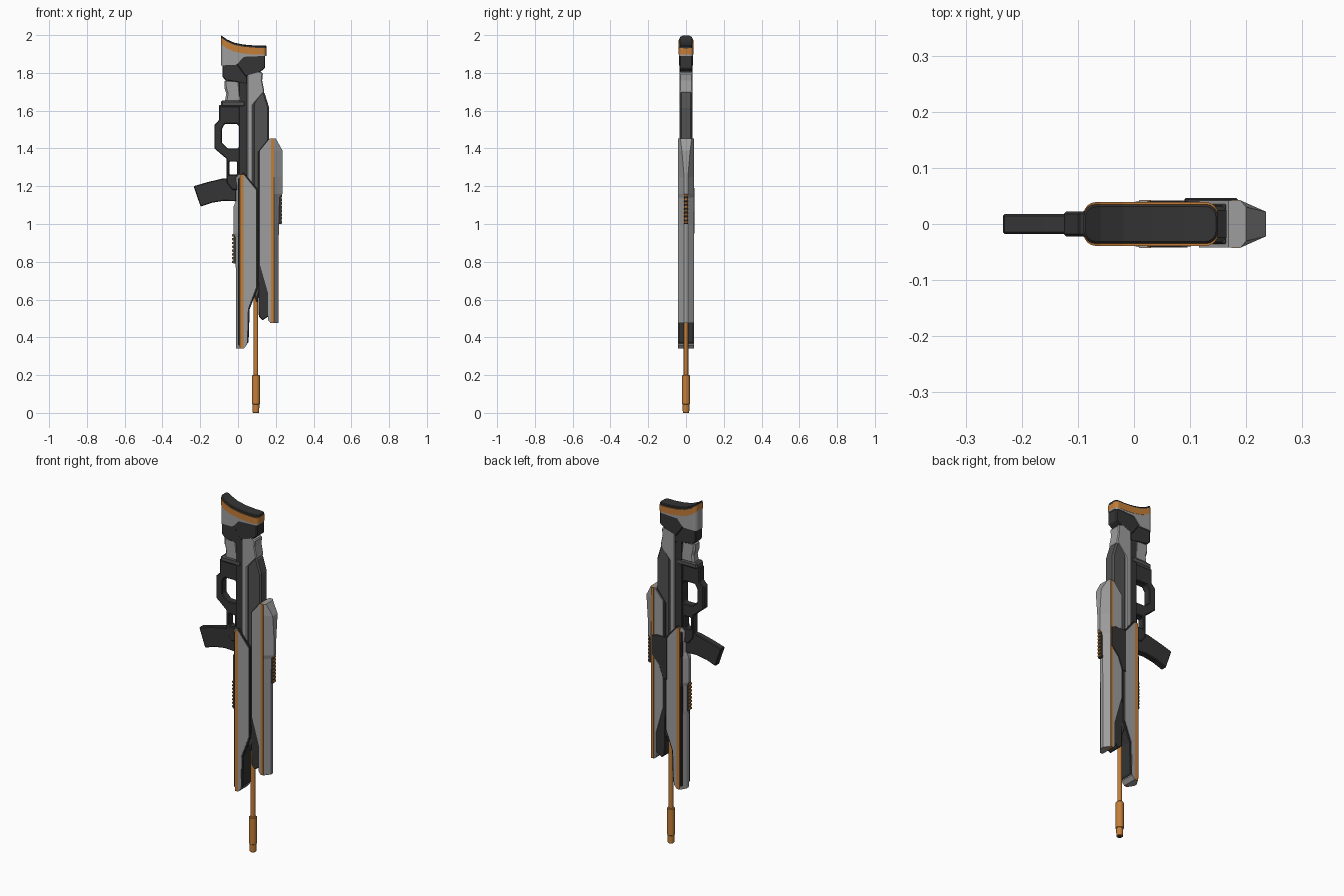
import bpy, bmesh
from mathutils import Matrix

if "Cube" in bpy.data.objects:
    bpy.data.objects.remove(bpy.data.objects["Cube"], do_unlink=True)


def material(name, r, g, b):
    m = bpy.data.materials.new(name)
    m.use_nodes = True
    m.diffuse_color = (r, g, b, 1)
    bsdf = m.node_tree.nodes["Principled BSDF"]
    bsdf.inputs["Base Color"].default_value = (r, g, b, 1)
    bsdf.inputs["Roughness"].default_value = 0.6
    return m


LIGHT = material("light_grey", .34, .34, .34)
MID = material("mid_grey", .085, .085, .085)
DARK = material("dark_grey", .035, .035, .035)
ORANGE = material("orange", .55, .21, .04)


def finish(name, bm, mat, bevel=0):
    bmesh.ops.recalc_face_normals(bm, faces=bm.faces)
    mesh = bpy.data.meshes.new(name)
    bm.to_mesh(mesh)
    bm.free()
    mesh.materials.append(mat)
    ob = bpy.data.objects.new(name, mesh)
    bpy.context.collection.objects.link(ob)
    if bevel:
        mod = ob.modifiers.new("Bevel", "BEVEL")
        mod.width = bevel
        mod.limit_method = "ANGLE"
        mod.angle_limit = 0.5
    return ob


def plate(name, outline, half, mat, bevel=.004, holes=(), round_ends=0):
    """Extrude an x-z outline to y = -half..half, optionally with holes."""
    bm = bmesh.new()
    edges = []
    for loop in (outline, *holes):
        vs = [bm.verts.new((x, -half, z)) for x, z in loop]
        if holes:
            edges += [bm.edges.new((a, b)) for a, b in zip(vs, vs[1:] + vs[:1])]
        else:
            bm.faces.new(vs)
    if holes:
        bmesh.ops.triangle_fill(bm, edges=edges, use_beauty=True, normal=(0, -1, 0))
    ext = bmesh.ops.extrude_face_region(bm, geom=bm.faces[:])
    moved = [v for v in ext["geom"] if isinstance(v, bmesh.types.BMVert)]
    bmesh.ops.translate(bm, verts=moved, vec=(0, 2 * half, 0))
    if round_ends:
        xs = [p[0] for p in outline]
        ends = [e for e in bm.edges
                if abs(e.verts[0].co.y - e.verts[1].co.y) < .001
                and any(all(abs(v.co.x - x) < .004 for v in e.verts)
                        for x in (min(xs), max(xs)))]
        bmesh.ops.bevel(bm, geom=ends, offset=round_ends, segments=4,
                        profile=.5, affect="EDGES")
    return finish(name, bm, mat, bevel)


def box(name, x0, x1, z0, z1, half, mat, bevel=0):
    return plate(name, [(x0, z0), (x1, z0), (x1, z1), (x0, z1)], half, mat, bevel)


def fairing(name, rings, shoulder, half, mat):
    """Loft wedge-edged sections: (z, inner x, outer x, half width of outer edge)."""
    bm = bmesh.new()
    loops = []
    for z, inner, outer, nose in rings:
        side = [(inner, half), (shoulder, half), (outer, nose)]
        pts = [(x, -y) for x, y in side] + side[::-1]
        loops.append([bm.verts.new((x, y, z)) for x, y in pts])
    for a, b in zip(loops, loops[1:]):
        for i in range(6):
            j = (i + 1) % 6
            bm.faces.new((a[i], a[j], b[j], b[i]))
    bm.faces.new(loops[0])
    bm.faces.new(loops[-1])
    return finish(name, bm, mat)


def tube(name, x, z0, z1, r0, r1, mat, bevel=0):
    bm = bmesh.new()
    bmesh.ops.create_cone(bm, cap_ends=True, segments=20, radius1=r0, radius2=r1,
                          depth=z1 - z0,
                          matrix=Matrix.Translation((x, 0, (z0 + z1) / 2)))
    ob = finish(name, bm, mat, bevel)
    bpy.context.view_layer.objects.active = ob
    ob.select_set(True)
    bpy.ops.object.shade_smooth_by_angle()
    ob.select_set(False)


# Butt: three stacked layers sharing one curved top line
CURVE = [(-.09, 2), (-.06, 1.978), (-.02, 1.96), (.03, 1.95), (.09, 1.945), (.15, 1.945)]


def layer(top, bottom):
    return [(x, z - top) for x, z in CURVE] + [(x, z - bottom) for x, z in CURVE[::-1]]


plate("butt_pad", layer(0, .02), .035, DARK, .004, round_ends=.022)
plate("butt_band", layer(.012, .048), .039, ORANGE, 0, round_ends=.022)
plate("butt_shell", [(x, z - .045) for x, z in CURVE]
      + [(.15, 1.89), (.03, 1.885), (-.01, 1.84), (-.09, 1.84)],
      .038, LIGHT, 0, round_ends=.022)

# Stock and receiver
plate("stock_cap", [(-.01, 1.85), (.02, 1.89), (.143, 1.895), (.143, 1.825),
                    (.11, 1.8), (.04, 1.78)], .034, DARK)
plate("stock_neck", [(-.083, 1.845), (.05, 1.86), (.05, 1.74), (.0, 1.75),
                     (-.065, 1.76), (-.083, 1.78)], .03, DARK)
box("spine_column", .005, .055, 1.2, 1.87, .029, DARK, .004)
plate("grip", [(-.073, 1.765), (.008, 1.765), (.012, 1.72), (.02, 1.645),
               (-.07, 1.645), (-.062, 1.69), (-.072, 1.72)], .027, LIGHT, .01)
box("grip_flange", -.09, .04, 1.62, 1.655, .031, MID, .008)
plate("receiver_shell", [(.048, 1.8), (.105, 1.812), (.132, 1.8), (.128, 1.76),
                         (.14, 1.7), (.08, 1.63), (.08, 1.1), (.048, 1.1)],
      .034, LIGHT, .005)
plate("receiver_back", [(.08, 1.64), (.125, 1.71), (.142, 1.69), (.165, 1.615),
                        (.165, 1.44), (.12, 1.38), (.12, .66), (.1, .58),
                        (.085, .62), (.08, 1.1)], .032, MID, .008)

# Trigger guard and magazine
plate("trigger_frame",
      [(-.1, 1.63), (.05, 1.63), (.05, 1.18), (-.03, 1.18), (-.06, 1.22), (-.06, 1.345),
       (-.125, 1.4), (-.125, 1.525), (-.1, 1.55)], .022, DARK, .004,
      holes=[[(-.07, 1.53), (-.005, 1.53), (.01, 1.51), (.01, 1.42), (.0, 1.4),
              (-.055, 1.4), (-.085, 1.43), (-.085, 1.505)],
             [(-.045, 1.33), (-.005, 1.33), (-.005, 1.262), (-.045, 1.262)]])
plate("magazine", [(-.01, 1.245), (-.085, 1.24), (-.16, 1.222), (-.235, 1.2),
                   (-.198, 1.092), (-.14, 1.112), (-.075, 1.123), (-.01, 1.12)],
      .018, DARK, .004)

# Dark linings along the inner edges of the fairings
plate("lower_lining", [(.0, 1.24), (.03, 1.272), (.104, 1.185), (.104, .66), (.062, .55),
                       (.056, .375), (.03, .35), (.0, .36)], .04, DARK, .003)
plate("upper_lining", [(.16, 1.45), (.105, 1.38), (.105, .8), (.11, .51), (.13, .49),
                       (.16, .51), (.185, .5), (.185, 1.44)], .036, DARK, .003)
panel = plate("ejection_panel", [(.09, 1.19), (.15, 1.19), (.185, 1.18), (.185, 1.07),
                                 (.14, 1.02), (.115, .95), (.09, .95)], .008, DARK, .002)
panel.location.y = .038

# Fairings, their stripes and ribbed grips
fairing("lower_fairing", [(1.262, .028, .004, .03), (1.245, .043, -.01, .025),
                          (1.18, .095, -.01, .014), (1.12, .095, -.012, .01),
                          (1.09, .095, -.025, .01), (.95, .095, -.025, .01),
                          (.93, .095, -.014, .01), (.78, .095, -.014, .01),
                          (.76, .095, -.01, .01), (.665, .095, -.01, .01),
                          (.55, .052, -.01, .01), (.36, .047, -.01, .01),
                          (.34, .03, -.01, .01)], .01, .042, LIGHT)
fairing("upper_fairing", [(1.453, .168, .2, .03), (1.39, .116, .235, .022),
                          (1.25, .116, .235, .01), (1.16, .116, .235, .01),
                          (1.14, .116, .22, .01), (1., .116, .216, .01),
                          (.785, .116, .215, .01), (.63, .16, .215, .01),
                          (.49, .16, .215, .01), (.475, .172, .215, .01)],
        .19, .042, LIGHT)
box("lower_stripe", .01, .03, .34, 1.262, .0432, ORANGE)
box("upper_stripe", .174, .19, .475, 1.453, .0432, ORANGE)
for name, x0, x1, z0 in (("lower", -.028, -.01, .79), ("upper", .21, .23, 1.0)):
    box(name + "_grip_base", x0 + .003, x1 - .001, z0, z0 + .16, .0105, DARK)
    for i in range(8):
        z = z0 + .02 * i
        box(f"{name}_grip_rib_{i + 1}", x0 - .003, x1 + .004, z + .003, z + .016,
            .01, ORANGE, .002)

# Barrel and muzzle
tube("barrel", .095, .18, .75, .012, .012, ORANGE)
tube("muzzle_sleeve", .095, .045, .2, .021, .021, ORANGE, .003)
tube("muzzle_tip", .095, 0, .05, .017, .018, ORANGE, .002)
tube("muzzle_bore", .095, -.0005, .02, .009, .009, DARK)
